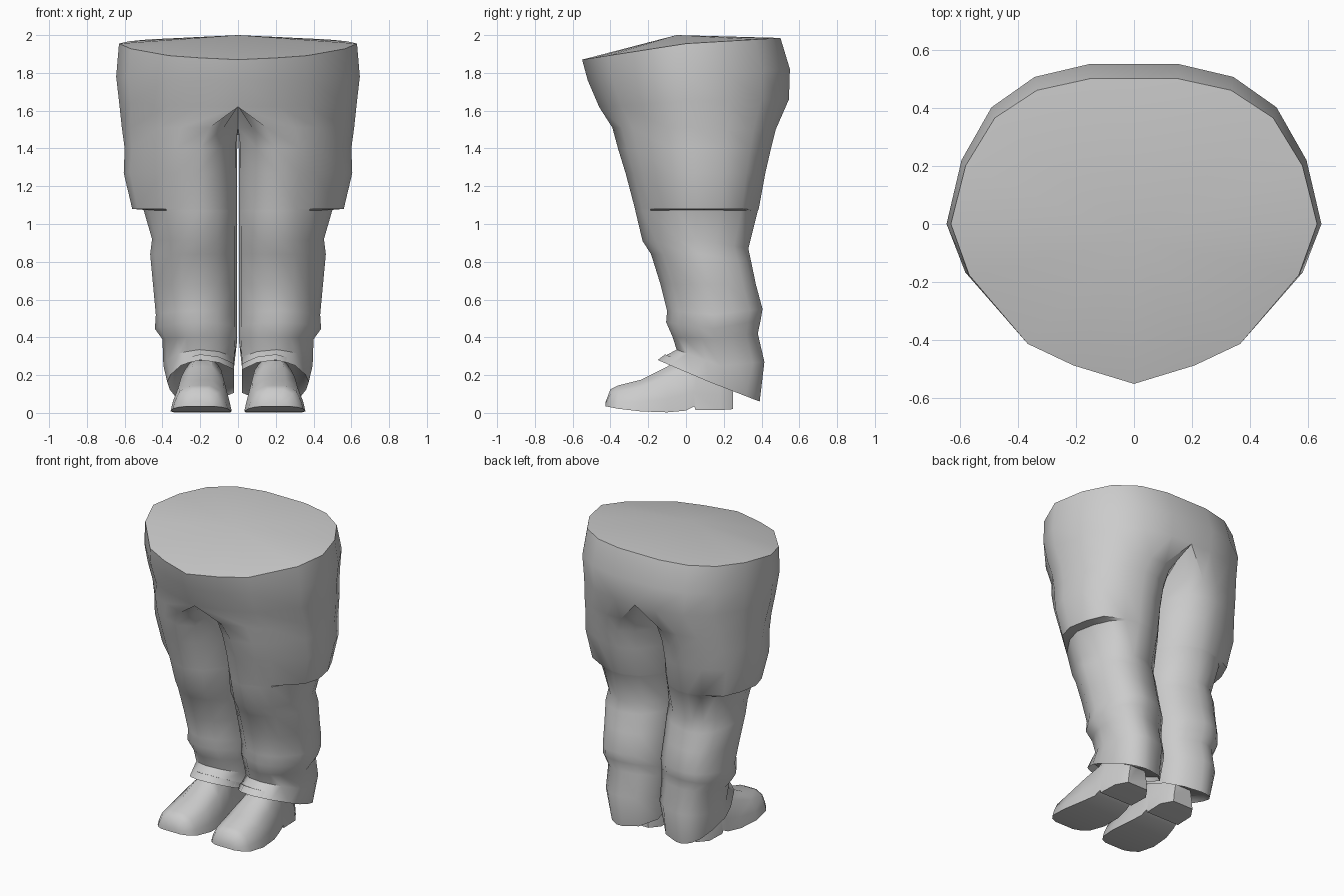
import bpy, bmesh
from math import radians

if "Cube" in bpy.data.objects:
    bpy.data.objects.remove(bpy.data.objects["Cube"])

# Half outline from front centre round the outside to back centre (unit size)
OUTER = [(0, -1), (.33, -.885), (.58, -.75), (.9, -.32), (1, 0),
         (.92, .4), (.76, .73), (.53, .92), (.24, 1), (0, 1)]
# Inner side of the leg, from back to front
INNER = [(-.5, .88), (-.93, .55), (-1, 0), (-.93, -.55), (-.5, -.88)]


def finish(bm, name, angle):
    bmesh.ops.mirror(bm, geom=bm.verts[:] + bm.edges[:] + bm.faces[:],
                     merge_dist=.0005, axis='X')
    bmesh.ops.remove_doubles(bm, verts=bm.verts[:], dist=.0005)
    bmesh.ops.recalc_face_normals(bm, faces=bm.faces[:])
    mesh = bpy.data.meshes.new(name)
    bm.to_mesh(mesh)
    bm.free()
    ob = bpy.data.objects.new(name, mesh)
    bpy.context.collection.objects.link(ob)
    bpy.ops.object.select_all(action='DESELECT')
    ob.select_set(True)
    bpy.context.view_layer.objects.active = ob
    bpy.ops.object.shade_smooth_by_angle(angle=radians(angle))
    return ob


def bridge(bm, a, b):
    n = len(a)
    return [bm.faces.new((a[i], a[(i + 1) % n], b[(i + 1) % n], b[i]))
            for i in range(n)]


def trouser_ring(bm, zf, zm, zb, cx, x1, yf, yb, pocket):
    yc = 0 if cx == 0 else (yf + yb) / 2
    ring = []
    for i, (u, v) in enumerate(OUTER + INNER):
        x = cx + u * (x1 - cx) if u >= 0 else cx + u * cx
        if 3 <= i <= 6:
            x += pocket
        y = yc + v * (yb - yc if v > 0 else yc - yf)
        z = zm + abs(v) * ((zb if v > 0 else zf) - zm)
        if zm > 1.45:
            x = 0 if x < .015 else x
        else:
            x = max(x, .004 if zm > .3 else .02)
        ring.append(bm.verts.new((x, y, z)))
    return ring


# Trousers: z front / side / back, leg centre x, outer x, front y, back y, pocket
ROWS = [
    (1.87, 1.955, 1.985, 0, .63, -.55, .50, 0),
    (1.76, 1.78, 1.82, 0, .645, -.52, .55, 0),
    (1.62, 1.65, 1.66, 0, .63, -.46, .545, 0),
    (1.51, 1.51, 1.50, .15, .615, -.39, .475, 0),
    (1.40, 1.40, 1.40, .20, .58, -.36, .45, .02),
    (1.27, 1.27, 1.27, .21, .55, -.32, .42, .055),
    (1.08, 1.08, 1.08, .21, .505, -.27, .385, .055),
    (1.07, 1.075, 1.07, .21, .50, -.268, .38, 0),
    (.91, .92, .87, .22, .455, -.23, .33, 0),
    (.84, .84, .80, .22, .465, -.185, .345, 0),
    (.68, .68, .68, .22, .45, -.135, .37, 0),
    (.54, .52, .55, .22, .435, -.10, .405, 0),
    (.48, .445, .49, .22, .44, -.105, .395, 0),
    (.40, .39, .42, .21, .40, -.07, .38, 0),
    (.335, .25, .27, .205, .395, -.05, .415, 0),
    (.28, .165, .06, .20, .375, -.15, .39, 0),
    (.31, .20, .10, .20, .35, -.11, .35, 0),
]
bm = bmesh.new()
rings = [trouser_ring(bm, *r) for r in ROWS]
walls = []
for a, b in zip(rings, rings[1:]):
    walls += bridge(bm, a, b)
bm.faces.new(rings[-1])
# Peaked waist cap
apex = bm.verts.new((0, -.05, 2.0))
for i in range(len(OUTER) - 1):
    bm.faces.new((rings[0][i], rings[0][i + 1], apex))
# Open the hips along the centre plane
inside = [f for f in walls if all(v.co.x < .005 and v.co.z > 1.45 for v in f.verts)]
bmesh.ops.delete(bm, geom=inside, context='FACES')
finish(bm, "trousers", 50)

# Shoes: y, sole z, top z, centre x, half width
SHOE = [
    (-.425, .035, .06, .20, .07),
    (-.40, .03, .125, .20, .115),
    (-.36, .022, .145, .20, .145),
    (-.24, .008, .175, .195, .162),
    (-.10, .003, .245, .19, .150),
    (.00, .012, .30, .185, .128),
    (.045, .035, .30, .185, .122),
    (.05, .015, .30, .185, .122),
    (.18, .015, .28, .18, .122),
    (.25, .02, .20, .18, .075),
]
SECTION = [(-1, 0), (-.93, .3), (-.75, .75), (-.35, 1), (.35, 1),
           (.75, .75), (.93, .3), (1, 0)]
bm = bmesh.new()
rings = [[bm.verts.new((cx + u * w, y, z0 + v * (z1 - z0))) for u, v in SECTION]
         for y, z0, z1, cx, w in SHOE]
for a, b in zip(rings, rings[1:]):
    bridge(bm, a, b)
bm.faces.new(rings[0])
bm.faces.new(rings[-1])
finish(bm, "shoes", 45)
